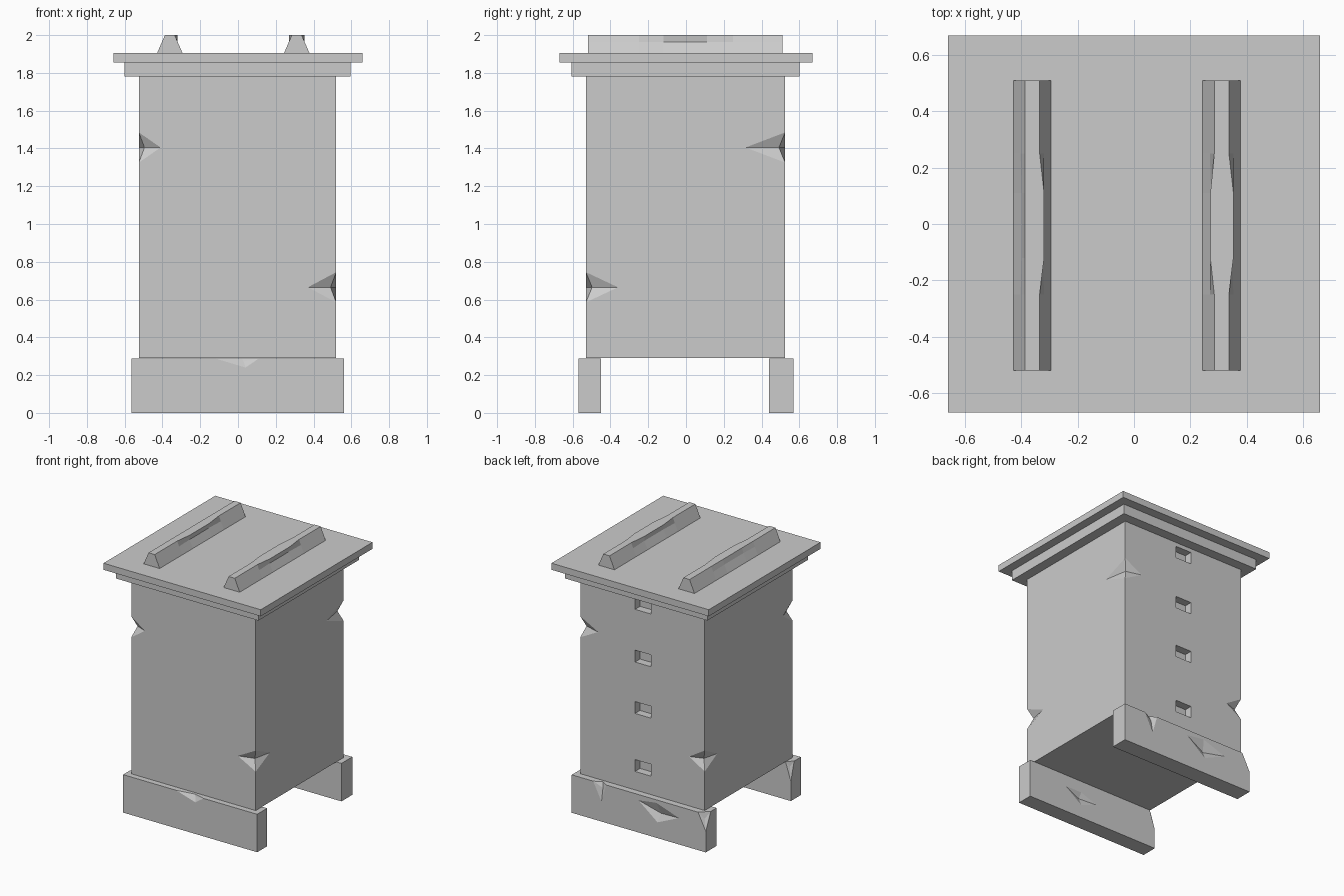
import bpy, bmesh
from mathutils import Vector

if "Cube" in bpy.data.objects:
    bpy.data.objects.remove(bpy.data.objects["Cube"])


def mesh_object(name, bm):
    bmesh.ops.recalc_face_normals(bm, faces=bm.faces[:])
    me = bpy.data.meshes.new(name)
    bm.to_mesh(me)
    bm.free()
    ob = bpy.data.objects.new(name, me)
    bpy.context.collection.objects.link(ob)
    return ob


def add_box(bm, x0, x1, y0, y1, z0, z1):
    vs = bmesh.ops.create_cube(bm, size=1)["verts"]
    for v in vs:
        v.co = ((x0 + x1) / 2 + v.co.x * (x1 - x0),
                (y0 + y1) / 2 + v.co.y * (y1 - y0),
                (z0 + z1) / 2 + v.co.z * (z1 - z0))


def box(name, *dims):
    bm = bmesh.new()
    add_box(bm, *dims)
    return mesh_object(name, bm)


def add_chip(bm, rim, inner, outer):
    """Closed cutter: a rim on the surface, fanned to a point inside and one outside."""
    p = Vector(inner)
    ring = [bm.verts.new(p + (Vector(r) - p) * 1.02) for r in rim]
    for tip in (bm.verts.new(p), bm.verts.new(outer)):
        for i, v in enumerate(ring):
            bm.faces.new((v, ring[(i + 1) % len(ring)], tip))


def carve(ob, bm):
    cutter = mesh_object("cutter", bm)
    cutter.hide_render = True
    mod = ob.modifiers.new("carve", 'BOOLEAN')
    mod.operation = 'DIFFERENCE'
    mod.solver = 'EXACT'
    mod.object = cutter
    bpy.context.view_layer.objects.active = ob
    bpy.ops.object.modifier_apply(modifier=mod.name)
    bpy.data.objects.remove(cutter)


# Hive body with chipped vertical edges and slots in the back
body = box("hive_body", -0.525, 0.52, -0.53, 0.525, 0.29, 1.79)
cuts = bmesh.new()
for x, y, z, lx, ly in ((-0.525, -0.53, 1.405, 0.115, 0.12), (0.52, -0.53, 0.665, 0.15, 0.17),
                        (0.52, 0.525, 1.405, 0.15, 0.21), (-0.525, 0.525, 0.665, 0.13, 0.15)):
    sx, sy = (-1 if x > 0 else 1), (-1 if y > 0 else 1)
    add_chip(cuts, [(x, y, z + 0.08), (x + sx * lx, y, z), (x, y, z - 0.08), (x, y + sy * ly, z)],
             (x + sx * 0.03, y + sy * 0.033, z), (x - sx * 0.05, y - sy * 0.05, z))
for z in (1.705, 1.305, 0.915, 0.475):
    add_box(cuts, -0.074, 0.06, 0.465, 0.6, z - 0.045, z + 0.045)
carve(body, cuts)

# Front runner with dents
front = box("front_runner", -0.565, 0.56, -0.57, -0.45, 0, 0.288)
cuts = bmesh.new()
add_chip(cuts, [(-0.12, -0.57, 0.288), (0.04, -0.57, 0.24), (0.11, -0.57, 0.288), (0.02, -0.545, 0.288)],
         (0.03, -0.553, 0.272), (0, -0.62, 0.34))
add_chip(cuts, [(0.24, -0.45, 0.2), (0.1, -0.45, 0.1), (-0.04, -0.45, 0.15), (0.1, -0.45, 0.2)],
         (0.1, -0.475, 0.16), (0.1, -0.4, 0.16))
add_chip(cuts, [(-0.52, -0.45, 0.288), (-0.565, -0.45, 0.15), (-0.565, -0.49, 0.288)],
         (-0.545, -0.468, 0.25), (-0.6, -0.4, 0.33))
carve(front, cuts)

# Back runner with dents
back = box("back_runner", -0.565, 0.56, 0.44, 0.57, 0, 0.288)
cuts = bmesh.new()
add_chip(cuts, [(0.0, 0.57, 0.245), (-0.16, 0.57, 0.12), (-0.34, 0.57, 0.2), (-0.15, 0.57, 0.265)],
         (-0.17, 0.54, 0.18), (-0.17, 0.62, 0.19))
add_chip(cuts, [(0.38, 0.57, 0.288), (0.31, 0.57, 0.15), (0.27, 0.57, 0.288), (0.32, 0.54, 0.288)],
         (0.31, 0.553, 0.25), (0.32, 0.62, 0.34))
add_chip(cuts, [(-0.5, 0.57, 0.288), (-0.565, 0.57, 0.16), (-0.565, 0.51, 0.288)],
         (-0.54, 0.547, 0.24), (-0.6, 0.61, 0.33))
carve(back, cuts)

# Lid: inner trim and wide cover board
box("lid_trim", -0.6, 0.595, -0.605, 0.6, 1.78, 1.856)
box("lid_board", -0.66, 0.66, -0.67, 0.67, 1.855, 1.905)


# Lid handles: tapered bars whose sides are scooped in the middle for a finger grip
def handle(name, x, wide_left):
    bm = bmesh.new()
    rings = []
    for y, mid in ((-0.52, 0), (-0.25, 0), (-0.12, 1), (0.11, 1), (0.25, 0), (0.51, 0)):
        left = 0.026 + 0.014 * mid * wide_left
        right = 0.026 + 0.016 * mid
        sh = 0.042 - 0.005 * mid
        prof = ((-0.068, 1.903), (-sh, 1.963), (-left, 2.0), (right, 2.0), (sh, 1.963), (0.068, 1.903))
        rings.append([bm.verts.new((x + px, y, z)) for px, z in prof])
    for a, b in zip(rings, rings[1:]):
        for i in range(6):
            j = (i + 1) % 6
            bm.faces.new((a[i], a[j], b[j], b[i]))
    bm.faces.new(rings[0])
    bm.faces.new(rings[-1])
    mesh_object(name, bm)


handle("left_lid_handle", -0.361, 0)
handle("right_lid_handle", 0.311, 1)
